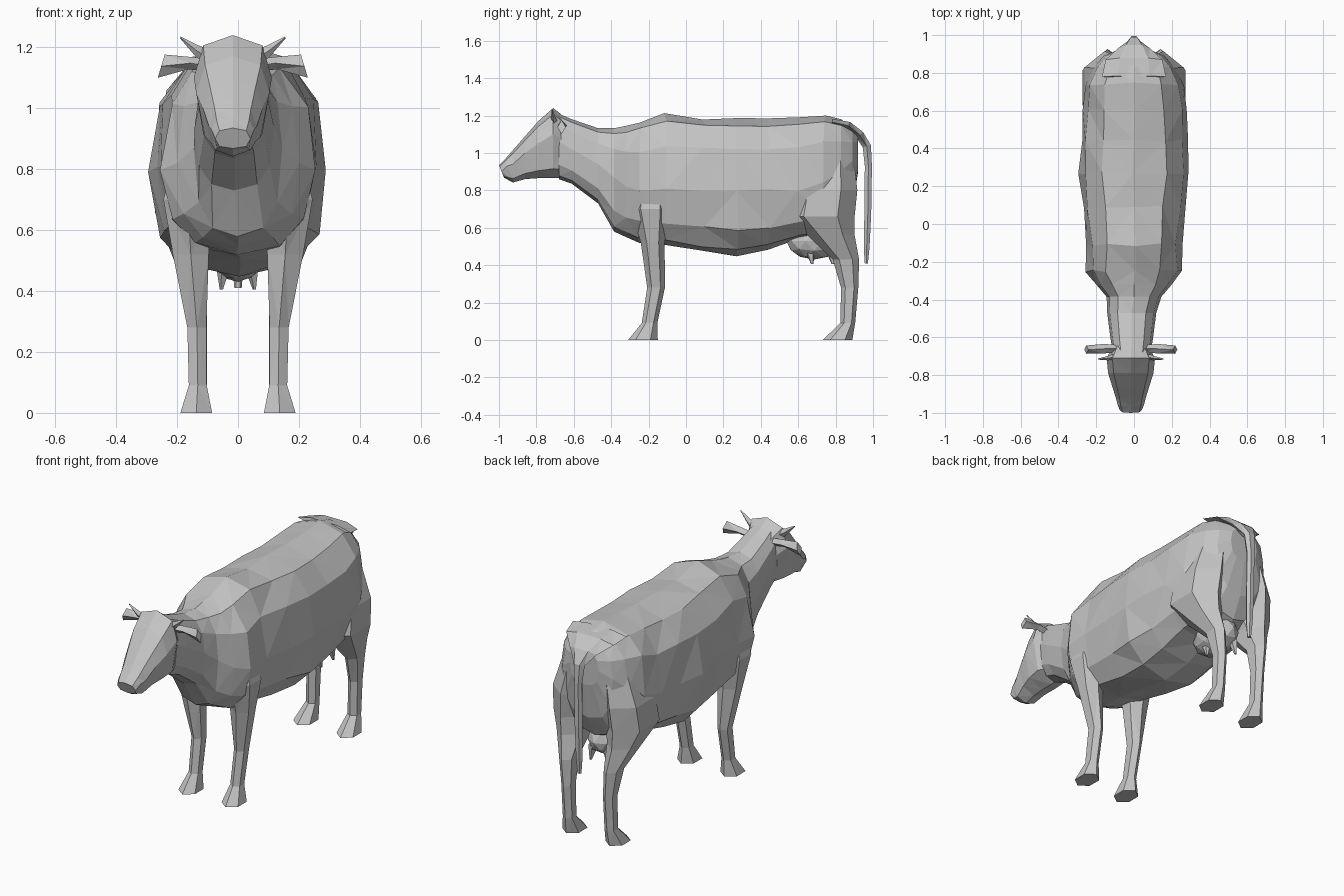
import bpy, bmesh, math, random
from mathutils import Vector

random.seed(4)
if "Cube" in bpy.data.objects:
    bpy.data.objects.remove(bpy.data.objects["Cube"], do_unlink=True)

grey = bpy.data.materials.new("hide grey")
grey.use_nodes = True
grey.diffuse_color = (0.55, 0.55, 0.55, 1)
grey.node_tree.nodes["Principled BSDF"].inputs["Base Color"].default_value = grey.diffuse_color


def finish(name, bm):
    """Turn a bmesh into a flat shaded, triangulated object."""
    bmesh.ops.recalc_face_normals(bm, faces=bm.faces)
    bmesh.ops.triangulate(bm, faces=bm.faces)
    mesh = bpy.data.meshes.new(name)
    bm.to_mesh(mesh)
    bm.free()
    mesh.materials.append(grey)
    obj = bpy.data.objects.new(name, mesh)
    bpy.context.collection.objects.link(obj)
    return obj


def loft(name, rings):
    """Skin a row of equal sized rings and close both ends."""
    bm = bmesh.new()
    rows = [[bm.verts.new(p) for p in ring] for ring in rings]
    n = len(rows[0])
    for a, b in zip(rows, rows[1:]):
        for i in range(n):
            j = (i + 1) % n
            bm.faces.new((a[i], a[j], b[j], b[i]))
    bm.faces.new(rows[0])
    bm.faces.new(rows[-1])
    return finish(name, bm)


def soft(v, power=0.8):
    return math.copysign(abs(v) ** power, v)


def slice_ring(y, bottom, wide, top, half, rake=0.0, shift=0.0, rough=0.0, sides=12):
    """Upright cross-section, widest at the height given by wide."""
    ring = []
    for i in range(sides):
        a = math.tau * i / sides
        c, s = soft(math.cos(a)), math.sin(a)
        z = wide + (soft(s) * (top - wide) if s > 0 else soft(s, .7) * (wide - bottom))
        j = Vector([random.uniform(-rough, rough) for k in range(3)])
        ring.append(Vector((shift + c * half, y + rake * (top - z), z)) + j)
    return ring


def level_ring(x, y, z, rx, ry, sides=6):
    """Level cross-section of a limb."""
    return [(x + rx * math.cos(math.tau * (i + .5) / sides),
             y + ry * math.sin(math.tau * (i + .5) / sides) * 1.1, z)
            for i in range(sides)]


# Trunk and neck: y, bottom, widest height, top, half width
trunk = [
    (.92, .9, 1.0, 1.1, .09), (.89, .7, .96, 1.13, .16),
    (.83, .58, .9, 1.18, .215), (.74, .54, .85, 1.2, .262),
    (.60, .54, .80, 1.19, .28), (.44, .485, .8, 1.18, .28),
    (.27, .455, .79, 1.18, .295), (.09, .475, .8, 1.185, .27),
    (-.11, .51, .8, 1.21, .252), (-.25, .525, .8, 1.165, .25),
    (-.32, .55, .82, 1.145, .2), (-.385, .58, .87, 1.132, .145),
    (-.47, .73, .94, 1.132, .13),
    (-.61, .835, 1.02, 1.18, .112), (-.68, .86, 1.06, 1.21, .1)]
loft("trunk", [slice_ring(*t, shift=-.012 if t[0] < -.45 else 0,
                          rough=.009 if -.3 < t[0] < .8 else 0) for t in trunk])

# Head, with a raked blunt nose
head = [
    (-.64, .87, 1.06, 1.185, .09), (-.71, .865, 1.1, 1.24, .128),
    (-.79, .865, 1.05, 1.17, .12), (-.86, .86, 1.0, 1.09, .098),
    (-.925, .842, .94, 1.015, .078), (-.965, .85, .93, .97, .07, .2),
    (-1.0, .868, .9, .935, .058, .4)]
loft("head", [slice_ring(*h, shift=-.017, sides=8) for h in head])

# Legs: x, y, z, x radius, y radius
fore = [(.13, -.19, .95, .06, .08), (.165, -.19, .7, .092, .095),
        (.155, -.178, .52, .068, .058), (.135, -.16, .28, .036, .043),
        (.132, -.195, .09, .034, .038), (.137, -.23, 0, .06, .072)]
hind = [(.11, .76, 1.02, .09, .12), (.155, .74, .8, .125, .16),
        (.165, .72, .66, .125, .165), (.16, .775, .56, .085, .115),
        (.142, .855, .43, .046, .064), (.132, .875, .28, .034, .042),
        (.132, .865, .09, .034, .036), (.137, .81, 0, .06, .072)]
for side, word in ((1, "left"), (-1, "right")):
    for part, rows in (("front", fore), ("hind", hind)):
        loft(f"{word}_{part}_leg", [level_ring(side * r[0], *r[1:]) for r in rows])

    # Ears: flat flaps that widen to a slanted tip
    def flap(x, y, z, dy, dz):
        return [(side * (x - .3 * b * dz) - .017, y + a * dy, z + b * dz)
                for a, b in ((-1, 0), (0, 1), (1, 0), (0, -1))]
    loft(f"{word}_ear", [flap(.08, -.66, 1.14, .02, .02),
                         flap(.14, -.66, 1.148, .025, .02),
                         flap(.235, -.665, 1.138, .022, .038)])
    # Horns: short thin spikes
    loft(f"{word}_horn", [flap(.08, -.7, 1.165, .016, .025),
                          flap(.12, -.71, 1.19, .012, .017),
                          flap(.172, -.715, 1.232, .003, .003)])

# Tail, fanning out over the rump at its root: y, z, half width, half depth
tail = [(.78, 1.165, .17, .02), (.87, 1.145, .15, .025),
        (.93, 1.095, .085, .027), (.967, 1.035, .035, .026),
        (.975, .93, .024, .022), (.972, .68, .024, .021),
        (.966, .5, .02, .018), (.964, .41, .012, .01)]
rings = []
for i, (y, z, w, d) in enumerate(tail):
    a, b = tail[max(i - 1, 0)], tail[min(i + 1, len(tail) - 1)]
    run = Vector((0, b[0] - a[0], b[1] - a[1])).normalized()
    out = Vector((0, -run.z, run.y))
    rings.append([Vector((w * math.cos(t), y, z)) + out * d * math.sin(t)
                  for t in (math.tau * k / 6 for k in range(6))])
loft("tail", rings)

# Udder and teats
bm = bmesh.new()
bmesh.ops.create_icosphere(bm, subdivisions=2, radius=1)
for v in bm.verts:
    v.co = (v.co.x * .1, .685 + v.co.y * .15, .53 + v.co.z * .1)
finish("udder", bm)
for i, (x, y) in enumerate([(.045, .66), (-.045, .66), (.045, .77), (-.045, .77)]):
    loft(f"teat_{i + 1}", [level_ring(x, y, .49, .028, .028, 5),
                           level_ring(x * 1.2, y + .015, .405, .006, .006, 5)])
